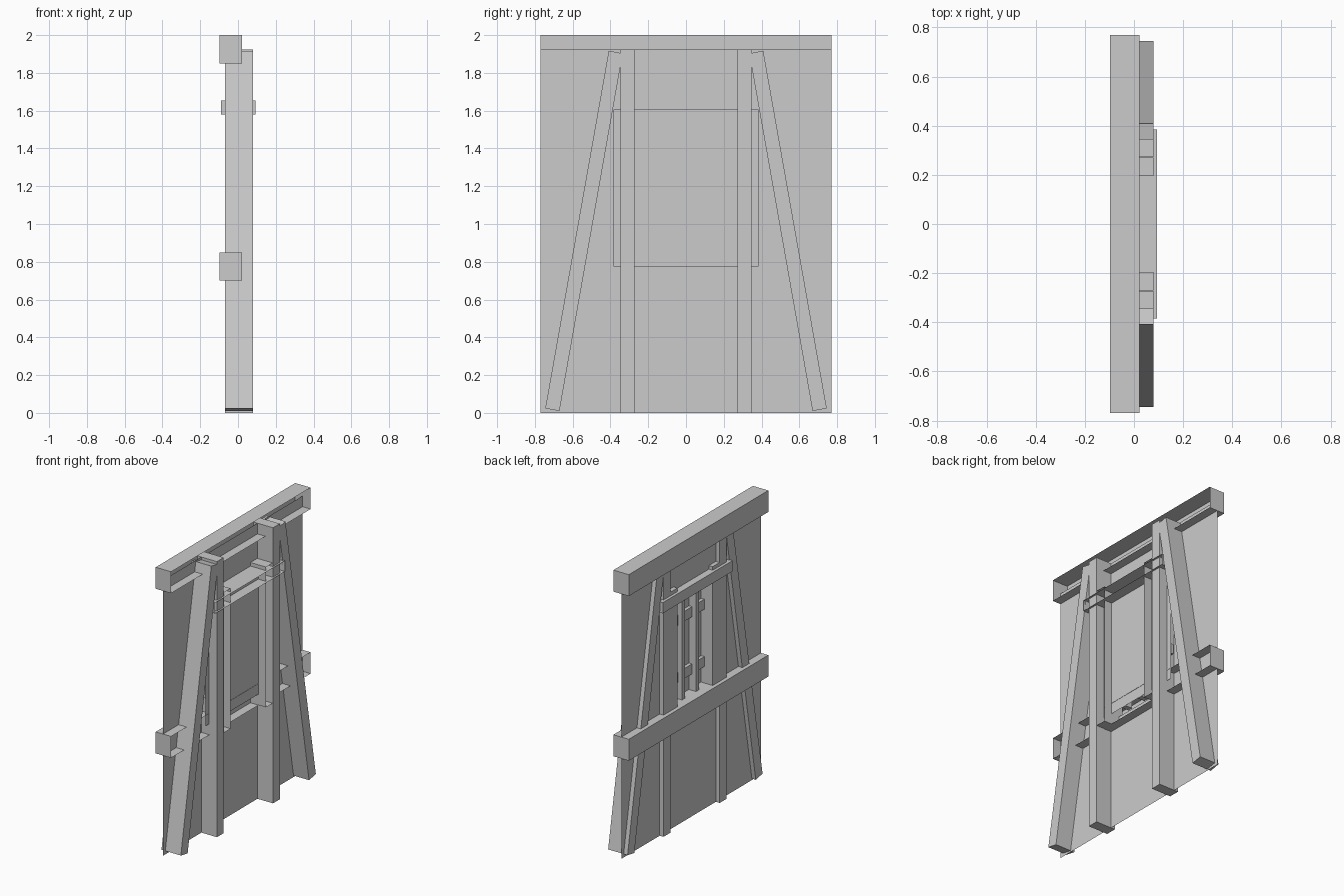
import bpy
import bmesh

default = bpy.data.objects.get("Cube")
if default:
    bpy.data.objects.remove(default, do_unlink=True)

GREY = (0.6, 0.6, 0.6, 1.0)
timber = bpy.data.materials.new("timber grey")
timber.use_nodes = True
timber.diffuse_color = GREY
timber.node_tree.nodes["Principled BSDF"].inputs["Base Color"].default_value = GREY


def finish(name, bm):
    mesh = bpy.data.meshes.new(name)
    bm.to_mesh(mesh)
    bm.free()
    mesh.materials.append(timber)
    obj = bpy.data.objects.new(name, mesh)
    bpy.context.collection.objects.link(obj)
    return obj


def prism(name, profile, x0, x1, open_front=False):
    """Extrude a (y, z) outline from x0 to x1; optionally leave the +x side open."""
    bm = bmesh.new()
    base = bm.faces.new([bm.verts.new((x0, y, z)) for y, z in profile])
    ext = bmesh.ops.extrude_face_region(bm, geom=[base], use_keep_orig=True)
    moved = [g for g in ext["geom"] if isinstance(g, bmesh.types.BMVert)]
    bmesh.ops.translate(bm, verts=moved, vec=(x1 - x0, 0, 0))
    bmesh.ops.recalc_face_normals(bm, faces=bm.faces)
    if open_front:
        front = [f for f in bm.faces if all(abs(v.co.x - x1) < 1e-5 for v in f.verts)]
        bmesh.ops.delete(bm, geom=front, context="FACES")
    return finish(name, bm)


def beam(name, x0, x1, y0, y1, z0, z1, open_front=False):
    return prism(name, [(y0, z0), (y1, z0), (y1, z1), (y0, z1)], x0, x1, open_front)


def sheet(name, x, ys, zs, skip=()):
    """Flat sheet of grid cells, leaving out the skipped cells."""
    bm = bmesh.new()
    grid = [[bm.verts.new((x, y, z)) for z in zs] for y in ys]
    for i in range(len(ys) - 1):
        for j in range(len(zs) - 1):
            if (i, j) not in skip:
                bm.faces.new((grid[i][j], grid[i + 1][j],
                              grid[i + 1][j + 1], grid[i][j + 1]))
    return finish(name, bm)


HALF = 0.77          # half the wall width
BACK, FRONT = -0.07, 0.08   # depth of the upright timbers

# Wall sheet with a window opening, and the hatch sheet in front of it
sheet("wall", -0.04, (-HALF, -0.272, 0.272, HALF), (0, 0.775, 1.605, 1.925), {(1, 1)})
sheet("hatch_panel", 0.02, (-0.385, 0.385), (0.775, 1.605))

# Long horizontal rails and the short window header, open on the +x side
for name, z0 in (("middle_rail", 0.70), ("top_rail", 1.85)):
    beam(name, -0.097, 0.022, -HALF, HALF, z0, z0 + 0.15, True)
beam("window_header", -0.09, 0.093, -0.385, 0.385, 1.58, 1.655, True)

# Mirrored uprights: posts, window studs, leaning braces and window bars
for side, s in (("left", 1), ("right", -1)):
    beam(side + "_post", BACK, FRONT, s * 0.272, s * 0.347, 0, 1.925)
    beam(side + "_window_stud", BACK, FRONT, s * 0.195, s * 0.27, 0.70, 1.68, True)
    prism(side + "_brace",
          [(s * 0.745, 0.024), (s * 0.67, 0.01), (s * 0.335, 1.903), (s * 0.409, 1.917)],
          BACK, FRONT)
    beam(side + "_window_bar", -0.035, 0.019, s * 0.06, s * 0.095, 0.775, 1.605)

# Horizontal battens on the back of the hatch
for name, z in (("lower_batten", 1.0), ("upper_batten", 1.4)):
    beam(name, -0.005, 0.019, -0.38, 0.38, z - 0.035, z + 0.035)
